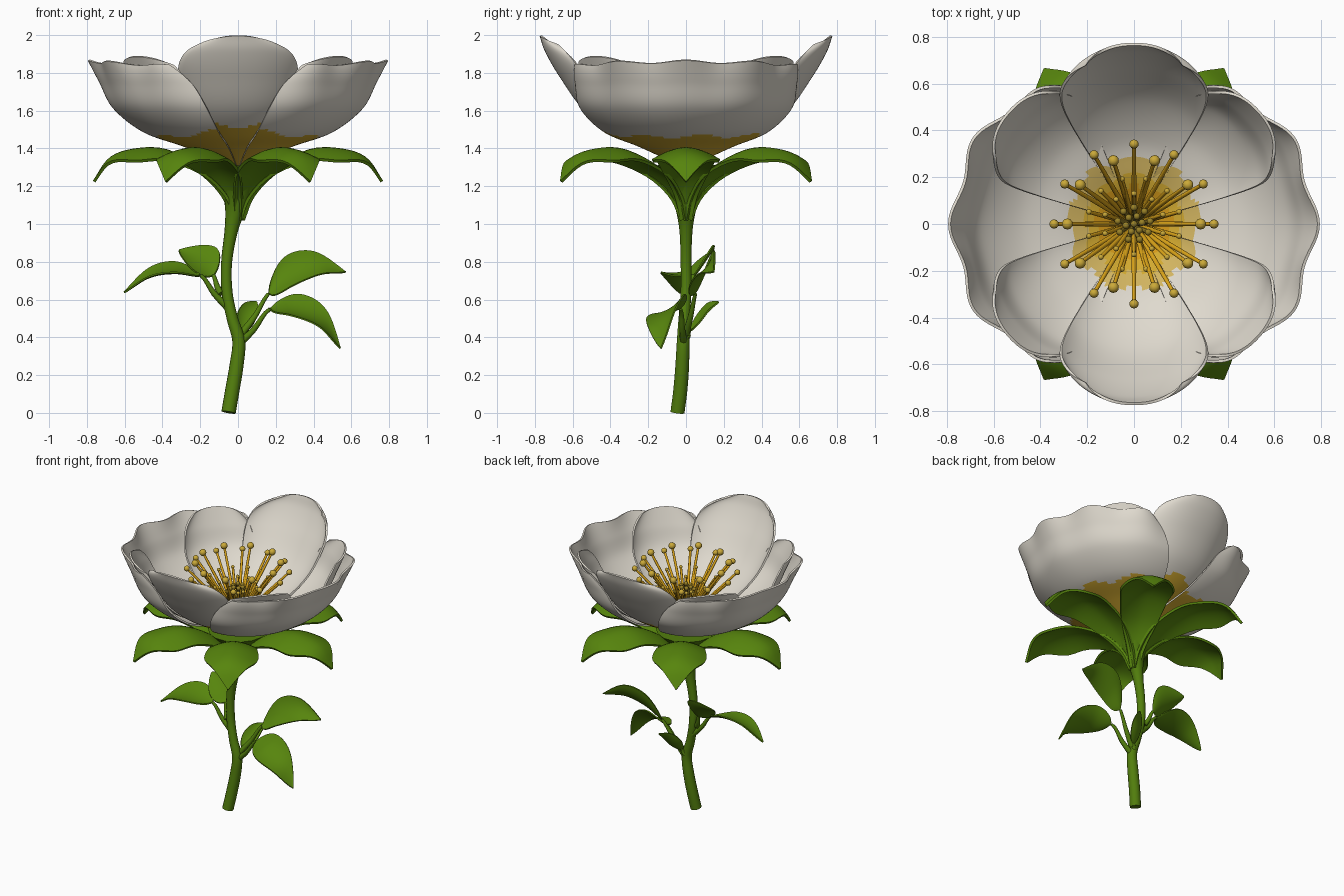
import bpy, bmesh, math
from mathutils import Vector, Matrix

cube = bpy.data.objects.get("Cube")
if cube:
    bpy.data.objects.remove(cube, do_unlink=True)


def material(name, r, g, b):
    m = bpy.data.materials.new(name)
    m.use_nodes = True
    m.diffuse_color = (r, g, b, 1)
    m.node_tree.nodes["Principled BSDF"].inputs["Base Color"].default_value = (r, g, b, 1)
    return m


WHITE = material("petal white", .74, .70, .62)
PALE = material("pale yellow", .66, .47, .12)
YELLOW = material("petal yellow", .66, .41, .03)
AMBER = material("amber", .66, .32, .01)
LEAF = material("leaf green", .095, .235, .004)
STEM = material("stem green", .085, .21, .004)
FILAMENT = material("filament orange", .72, .38, .01)
ANTHER = material("anther gold", .60, .40, .04)
PISTIL = material("pistil olive", .32, .22, .02)


def smooth_point(pts, t):
    """Catmull-Rom position at t in 0..1 along a list of points."""
    pts = [Vector(p) for p in pts]
    n = len(pts) - 1
    s = max(0, min(t, 1)) * n
    i = min(int(s), n - 1)
    f = s - i
    b, c = pts[i], pts[i + 1]
    a = pts[i - 1] if i > 0 else b * 2 - c
    d = pts[i + 2] if i + 2 <= n else c * 2 - b
    return .5 * (2 * b + (c - a) * f + (2 * a - 5 * b + 4 * c - d) * f * f
                 + (3 * b - a - 3 * c + d) * f ** 3)


def finish(obj, mats):
    for m in mats:
        obj.data.materials.append(m)
    bpy.ops.object.select_all(action='DESELECT')
    obj.select_set(True)
    bpy.context.view_layer.objects.active = obj
    bpy.ops.object.shade_smooth_by_angle(angle=math.radians(50))
    return obj


def mesh_object(name, bm, mats):
    me = bpy.data.meshes.new(name)
    bm.to_mesh(me)
    bm.free()
    obj = bpy.data.objects.new(name, me)
    bpy.context.collection.objects.link(obj)
    return finish(obj, mats)


def sheet(name, surface, nu, nv, thick, mats, rule=None):
    """Thin closed shell over surface(u, v), u in -1..1 and v in 0..1."""
    bm = bmesh.new()
    lower = [[bm.verts.new(surface(2 * i / nu - 1, j / nv)) for i in range(nu + 1)]
             for j in range(nv + 1)]

    def skin(rows, step, outer):
        for j in range(nv):
            for i in range(nu):
                quad = (rows[j][i], rows[j][i + 1], rows[j + 1][i + 1], rows[j + 1][i])
                f = bm.faces.new(quad[::step])
                if rule:
                    f.material_index = rule(f.calc_center_median(), outer)

    skin(lower, 1, True)
    bm.normal_update()
    upper = [[bm.verts.new(v.co - v.normal * thick) for v in row] for row in lower]
    skin(upper, -1, False)

    # Close the rim between both skins
    def border(rows):
        return (rows[0] + [r[-1] for r in rows[1:]] + rows[-1][-2::-1]
                + [r[0] for r in rows[-2:0:-1]])
    a, b = border(lower), border(upper)
    for k in range(len(a)):
        bm.faces.new((a[k], b[k], b[k - 1], a[k - 1])[::-1])
    bmesh.ops.recalc_face_normals(bm, faces=bm.faces[:])
    return mesh_object(name, bm, mats)


def tubes(name, paths, mat, sides=2):
    """Round tubes; each path is a list of (point, radius)."""
    cu = bpy.data.curves.new(name, 'CURVE')
    cu.dimensions = '3D'
    cu.bevel_depth = 1
    cu.bevel_resolution = sides
    cu.use_fill_caps = True
    for path in paths:
        sp = cu.splines.new('POLY')
        sp.points.add(len(path) - 1)
        for p, (co, r) in zip(sp.points, path):
            p.co = (*co, 1)
            p.radius = r
    obj = bpy.data.objects.new(name, cu)
    bpy.context.collection.objects.link(obj)
    bpy.ops.object.select_all(action='DESELECT')
    obj.select_set(True)
    bpy.context.view_layer.objects.active = obj
    bpy.ops.object.convert(target='MESH')
    return finish(bpy.context.view_layer.objects.active, [mat])


def polar(deg, r, z):
    a = math.radians(deg)
    return Vector((r * math.cos(a), r * math.sin(a), z))


# Petals: sectors of a bowl with shaped rims and stained bases
WIDE = [(.015, 1.28), (.12, 1.34), (.29, 1.41), (.5, 1.485), (.66, 1.61), (.735, 1.75), (.795, 1.865)]
TALL = [(.015, 1.31), (.18, 1.40), (.36, 1.465), (.54, 1.60), (.67, 1.78), (.745, 1.91), (.775, 1.995)]


def stain(c, outer):
    r = math.hypot(c.x, c.y) / (1 + .05 * math.sin(9 * math.atan2(c.y, c.x)))
    if outer:
        return 2 if r < .45 else 0
    return 3 if r < .16 else 2 if r < .21 else 1 if r < .28 else 0


def petal(name, facing, half, profile, taper, droop, cup, ripple=0, shrink=1, lift=0):
    """taper = (amount, power) narrowing the tip; cup pulls the sides inward."""
    def surface(u, v):
        ang = half * u * (1 - taper[0] * v ** taper[1])
        r, z = smooth_point(profile, v * (1 - droop * abs(u) ** 2))
        wave = ripple * v ** 5 * (math.cos(math.radians(ang * 360 / 28)) - 1)
        return polar(facing + ang, r * shrink * (1 - cup * abs(u) ** 3) + wave, z + lift + wave * .35)
    sheet(name, surface, max(32, int(half)), 48, .012, [WHITE, PALE, YELLOW, AMBER], stain)


for side, turn in (("left", 0), ("right", 180)):
    petal(side + "_wide_petal", turn, 78, WIDE, (.25, 4), .03, .11, ripple=.02)
for side, turn in (("back", 90), ("front", 270)):
    petal(side + "_tall_petal", turn, 33, TALL, (.48, 6), .09, .07)
for k, turn in enumerate((42, 138, 222, 318)):
    petal(f"diagonal_petal_{k + 1}", turn, 26, WIDE, (.35, 6), .06, .06, shrink=.91, lift=.02)

# Sepals: six drooping leaves merging into the stem
SEPAL = [(.02, 1.02, .03), (.07, 1.15, .06), (.19, 1.285, .115), (.38, 1.38, .155),
         (.54, 1.385, .17), (.67, 1.34, .10), (.755, 1.22, .003)]
for k in range(6):
    def sepal(u, v, turn=k * 60):
        r, z, w = smooth_point(SEPAL, v)
        w = max(w, .002)
        p = Vector((r, w * u, z - 2.1 * w * w * abs(u) ** 1.7))
        return Matrix.Rotation(math.radians(turn), 3, 'Z') @ p
    sheet(f"sepal_{k + 1}", sepal, 12, 28, .016, [LEAF])

# Stem with a flared top
STALK = [(-.05, -.045, .003, .038), (-.03, -.03, .12, .038), (-.008, -.02, .25, .037),
         (.004, -.015, .38, .034), (-.03, -.01, .5, .03), (-.058, 0, .64, .029), (-.06, 0, .8, .029),
         (-.035, 0, .97, .036), (-.01, 0, 1.1, .062), (0, 0, 1.21, .11), (0, 0, 1.31, .2)]
samples = [smooth_point(STALK, i / 50) for i in range(51)]
tubes("stem", [[(s[:3], s[3]) for s in samples]], STEM, 5)

# Leaves: stalk start, blade midline, blade width direction and half width
LEAVES = [
    ("lower_left_leaf", (.0, -.01, .36), [(.17, -.03, .55), (.3, -.09, .555), (.44, -.12, .49), (.54, -.13, .34)],
     (.2, .75, .45), .115),
    ("upper_left_leaf", (.02, 0, .42), [(.16, .05, .63), (.27, .09, .74), (.42, .12, .785), (.57, .15, .745)],
     (-.2, .5, .7), .10),
    ("small_leaf", (.0, 0, .4), [(.02, .02, .44), (.04, .07, .50), (.07, .12, .56), (.1, .17, .59)],
     (.7, 0, -.45), .05),
    ("lower_right_leaf", (-.055, 0, .56), [(-.2, -.01, .73), (-.33, -.02, .76), (-.47, -.03, .735), (-.605, -.03, .64)],
     (0, .95, .25), .11),
    ("upper_right_leaf", (-.09, 0, .63), [(-.13, .04, .73), (-.17, .08, .80), (-.23, .11, .84), (-.31, .14, .865)],
     (.55, .45, .45), .10),
]
for name, start, mid, across, width in LEAVES:
    across = Vector(across).normalized()
    fold = across.cross(Vector(mid[-1]) - Vector(mid[0])).normalized()
    if fold.z < 0:
        fold.negate()

    def blade(u, v):
        w = width * max(math.sin(math.pi * v ** .75) ** .8 if 0 < v < 1 else 0, .03)
        return smooth_point(mid, v) + across * w * u + fold * .25 * w * (u * u - .4)
    sheet(name, blade, 10, 24, .008, [LEAF])
    a, b = Vector(start), Vector(mid[0])
    bend = (a + b) / 2 + Vector((0, 0, -.012))
    path = [smooth_point([a, bend, b, mid[1]], i / 12) for i in range(9)]
    tubes(name + "_stalk", [[(p, .021 - .0014 * i) for i, p in enumerate(path)]], STEM)

# Stamens: rings of (count, reach, height, anther radius, phase)
RINGS = [(12, .342, 1.745, .02, 0), (10, .285, 1.80, .024, 0), (12, .2, 1.68, .012, 15), (10, .13, 1.64, .012, 18)]
filaments = []
heads = bmesh.new()
for count, reach, top, size, phase in RINGS:
    for k in range(count):
        turn = phase + k * 360 / count
        tip = polar(turn, reach, top)
        filaments.append([(polar(turn, .03, 1.36), .012), (polar(turn, reach * .52, 1.36 + (top - 1.36) * .56), .010),
                          (tip, .008)])
        bmesh.ops.create_icosphere(heads, subdivisions=2, radius=size, matrix=Matrix.Translation(tip))
tubes("filaments", filaments, FILAMENT)
mesh_object("anthers", heads, [ANTHER])

# Pistil: a tight bunch of short styles
styles = []
knobs = bmesh.new()
for count, reach, top in ((1, 0, 1.65), (6, .035, 1.63), (9, .07, 1.59)):
    for k in range(count):
        tip = polar(k * 360 / count + 10, reach, top)
        styles.append([(polar(k * 360 / count, reach * .4, 1.34), .013), (tip, .009)])
        bmesh.ops.create_icosphere(knobs, subdivisions=2, radius=.015, matrix=Matrix.Translation(tip))
tubes("pistil_styles", styles, PISTIL)
mesh_object("pistil_knobs", knobs, [PISTIL])
